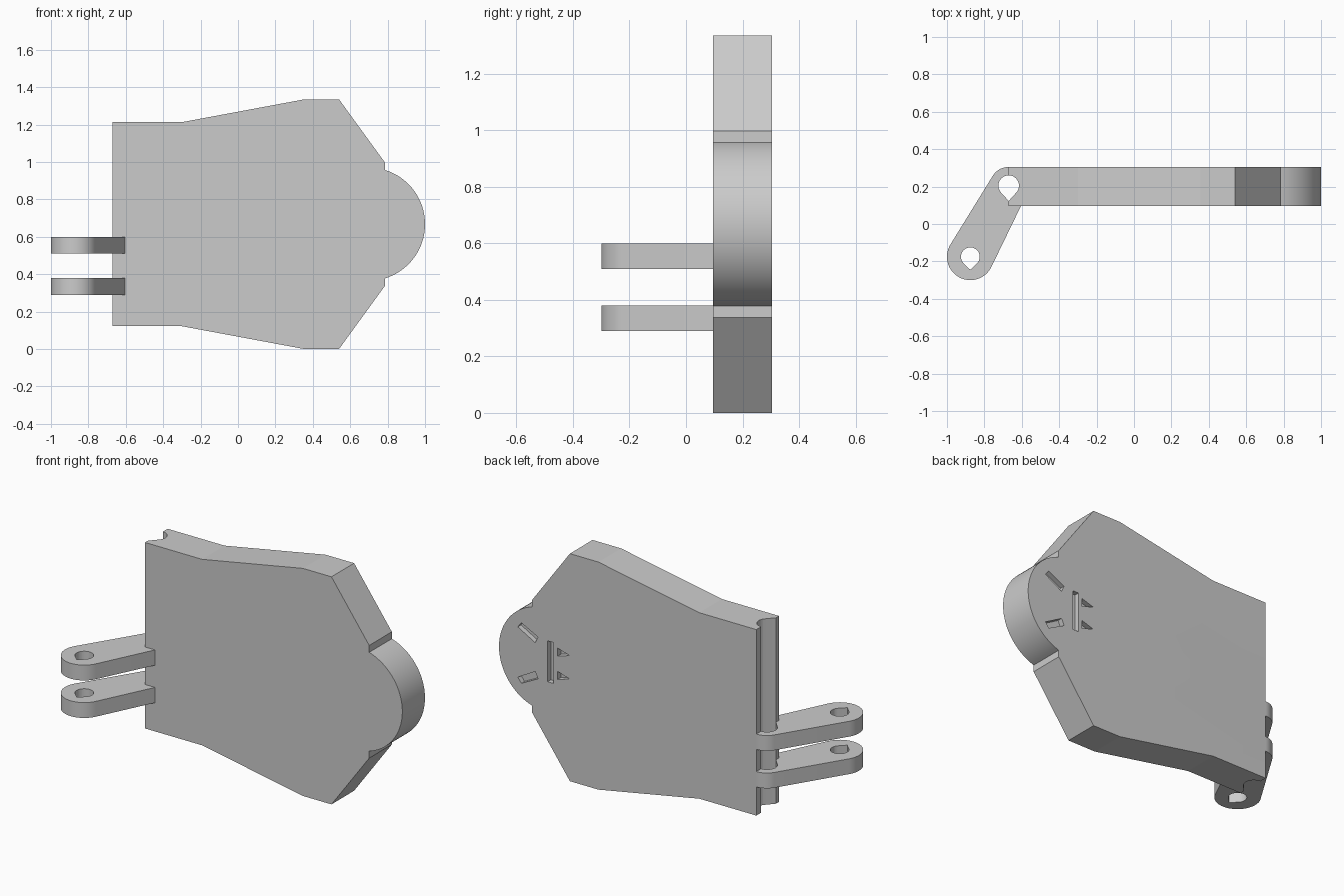
import bpy, bmesh
from math import sin, cos, radians, atan2, sqrt, pi

if "Cube" in bpy.data.objects:
    bpy.data.objects.remove(bpy.data.objects["Cube"])


def arc(cx, cy, r, a0, a1, n):
    return [(cx + r * cos(radians(a0 + (a1 - a0) * i / n)),
             cy + r * sin(radians(a0 + (a1 - a0) * i / n))) for i in range(n + 1)]


def prism(name, pts, lo, hi, axis):
    """Extrude a 2D outline: axis 'z' uses (x, y), axis 'y' uses (x, z)."""
    def place(p, d):
        return (p[0], p[1], d) if axis == 'z' else (p[0], d, p[1])
    bm = bmesh.new()
    a = [bm.verts.new(place(p, lo)) for p in pts]
    b = [bm.verts.new(place(p, hi)) for p in pts]
    bm.faces.new(a)
    bm.faces.new(b)
    for i in range(len(pts)):
        j = (i + 1) % len(pts)
        bm.faces.new((a[i], a[j], b[j], b[i]))
    bmesh.ops.recalc_face_normals(bm, faces=bm.faces)
    me = bpy.data.meshes.new(name)
    bm.to_mesh(me)
    bm.free()
    ob = bpy.data.objects.new(name, me)
    bpy.context.collection.objects.link(ob)
    return ob


def boolean(target, tool, op):
    mod = target.modifiers.new(op, 'BOOLEAN')
    mod.operation, mod.object, mod.solver = op, tool, 'EXACT'
    bpy.context.view_layer.objects.active = target
    bpy.ops.object.modifier_apply(modifier=mod.name)
    bpy.data.objects.remove(tool)


def teardrop(cx, cy, r, tip):
    # round hole whose lower side runs tangentially to a point
    a = math_deg = asin_deg(r / tip)
    return arc(cx, cy, r, -a, 180 + a, 28) + [(cx, cy - tip)]


def asin_deg(v):
    return atan2(v, sqrt(1 - v * v)) * 180 / pi


PIVOT, END = (-0.67, 0.205), (-0.875, -0.175)
FRONT, BACK, MID = 0.095, 0.305, 0.6675

# Plate: lower half outline with rounded nose, mirrored about MID
lower = [(-0.67, 0.122), (-0.30, 0.122), (0.355, 0.0), (0.54, 0.0), (0.785, 0.337)]
upper = [(x, 2 * MID - z) for x, z in reversed(lower)]
nose = arc(0.697, MID, 0.303, -73.1, 73.1, 40)
plate = prism("hinged_plate", lower + nose + upper, FRONT, BACK, 'y')

# Two hinge arms: tapered lugs that run into the plate
arm = (arc(*PIVOT, 0.1, 90, 148.3, 12) + arc(*END, 0.125, 148.3, 335, 36)
       + [(-0.605, FRONT), (-0.60, 0.15), (-0.64, 0.29)])
for lo, hi in ((0.29, 0.38), (0.51, 0.60)):
    boolean(plate, prism("hinge_arm", arm, lo, hi, 'z'), 'UNION')

# Teardrop pin holes; the one at the pivot also grooves the plate edge
for (cx, cy), r, tip in ((PIVOT, 0.055, 0.082), (END, 0.05, 0.07)):
    boolean(plate, prism("pin_hole", teardrop(cx, cy, r, tip), -0.2, 1.6, 'z'), 'DIFFERENCE')

# Shallow recesses in the back of the nose
slot = [(0.646, 0.545), (0.685, 0.545), (0.685, 0.785), (0.646, 0.785)]
slanted = [(0.878, 0.815), (0.855, 0.845), (0.747, 0.79), (0.765, 0.752)]
wedge = [(0.62, 0.76), (0.62, 0.712), (0.543, 0.736)]
recesses = [slot]
for shape in (slanted, wedge):
    recesses += [shape, [(x, 2 * MID - z) for x, z in shape]]
for shape in recesses:
    boolean(plate, prism("recess", shape, BACK - 0.03, BACK + 0.1, 'y'), 'DIFFERENCE')

bpy.ops.object.select_all(action='DESELECT')
plate.select_set(True)
bpy.context.view_layer.objects.active = plate
bpy.ops.object.shade_smooth_by_angle(angle=radians(8))
